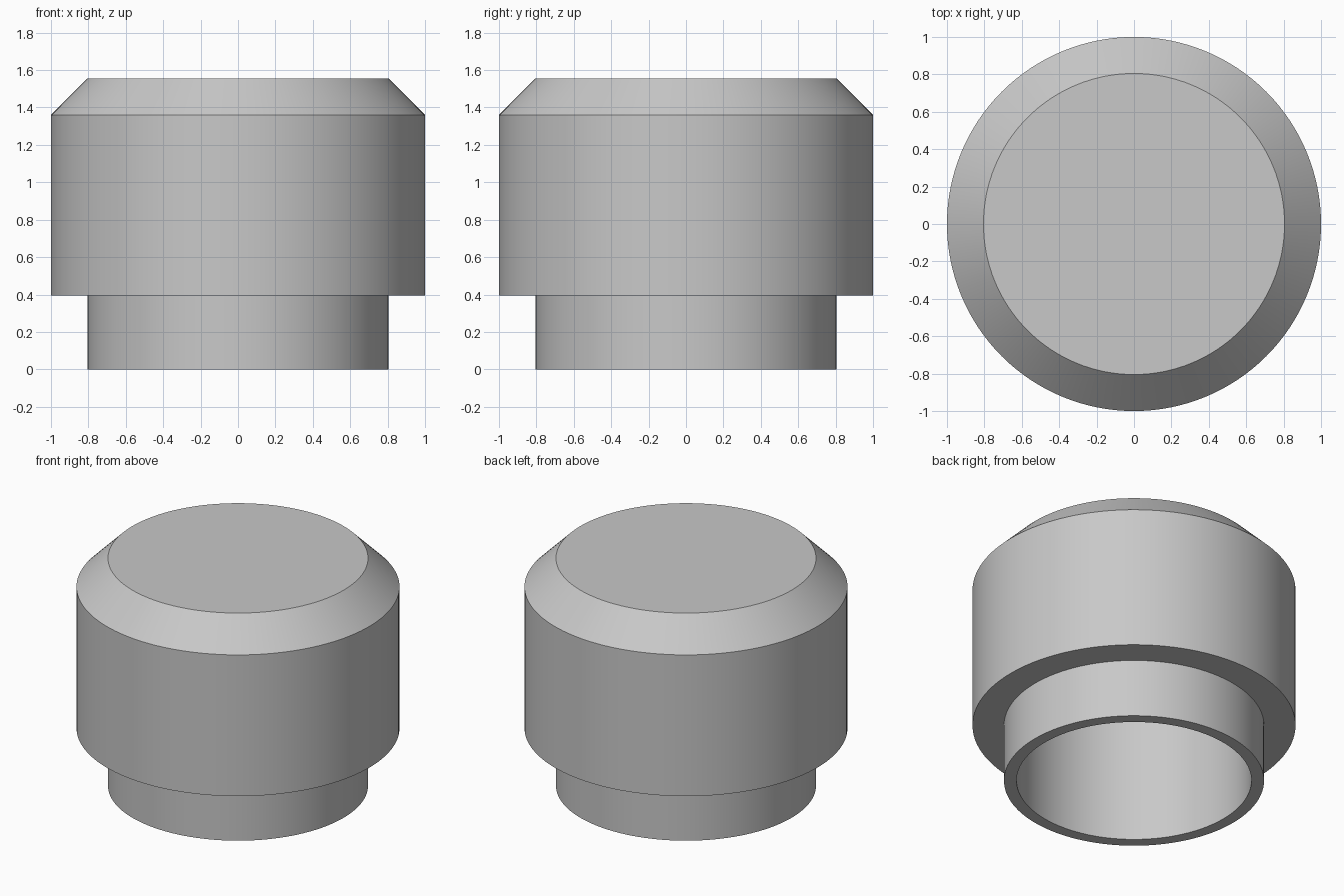
import bpy
import bmesh
from math import radians, tau
from mathutils import Matrix

cube = bpy.data.objects.get("Cube")
if cube:
    bpy.data.objects.remove(cube, do_unlink=True)

SEGMENTS = 128

grey = bpy.data.materials.new("light_grey")
grey.use_nodes = True
colour = (0.58, 0.58, 0.58, 1)
grey.diffuse_color = colour
grey.node_tree.nodes["Principled BSDF"].inputs["Base Color"].default_value = colour


def lathe(name, profile):
    """Revolve a (radius, height) profile around the z axis."""
    bm = bmesh.new()
    verts = [bm.verts.new((r, 0, z)) for r, z in profile]
    edges = [bm.edges.new(pair) for pair in zip(verts, verts[1:])]
    bmesh.ops.spin(bm, geom=verts + edges, cent=(0, 0, 0), axis=(0, 0, 1),
                   angle=tau, steps=SEGMENTS, use_merge=True)
    bmesh.ops.remove_doubles(bm, verts=bm.verts, dist=0.0001)
    # Close the flat top and the cavity ceiling with single discs
    bmesh.ops.holes_fill(bm, edges=[e for e in bm.edges if e.is_boundary], sides=0)
    bmesh.ops.recalc_face_normals(bm, faces=bm.faces)
    mesh = bpy.data.meshes.new(name)
    bm.to_mesh(mesh)
    bm.free()
    mesh.materials.append(grey)
    obj = bpy.data.objects.new(name, mesh)
    bpy.context.collection.objects.link(obj)
    bpy.ops.object.select_all(action="DESELECT")
    obj.select_set(True)
    bpy.context.view_layer.objects.active = obj
    bpy.ops.object.shade_smooth_by_angle(angle=radians(30))
    return obj


# Hollow cap: cavity, narrow collar, wide body, chamfer and flat top
lathe("hollow_cap", [
    (0.727, 1.36),
    (0.727, 0),
    (0.805, 0),
    (0.805, 0.395),
    (1, 0.395),
    (1, 1.36),
    (0.805, 1.555),
])
